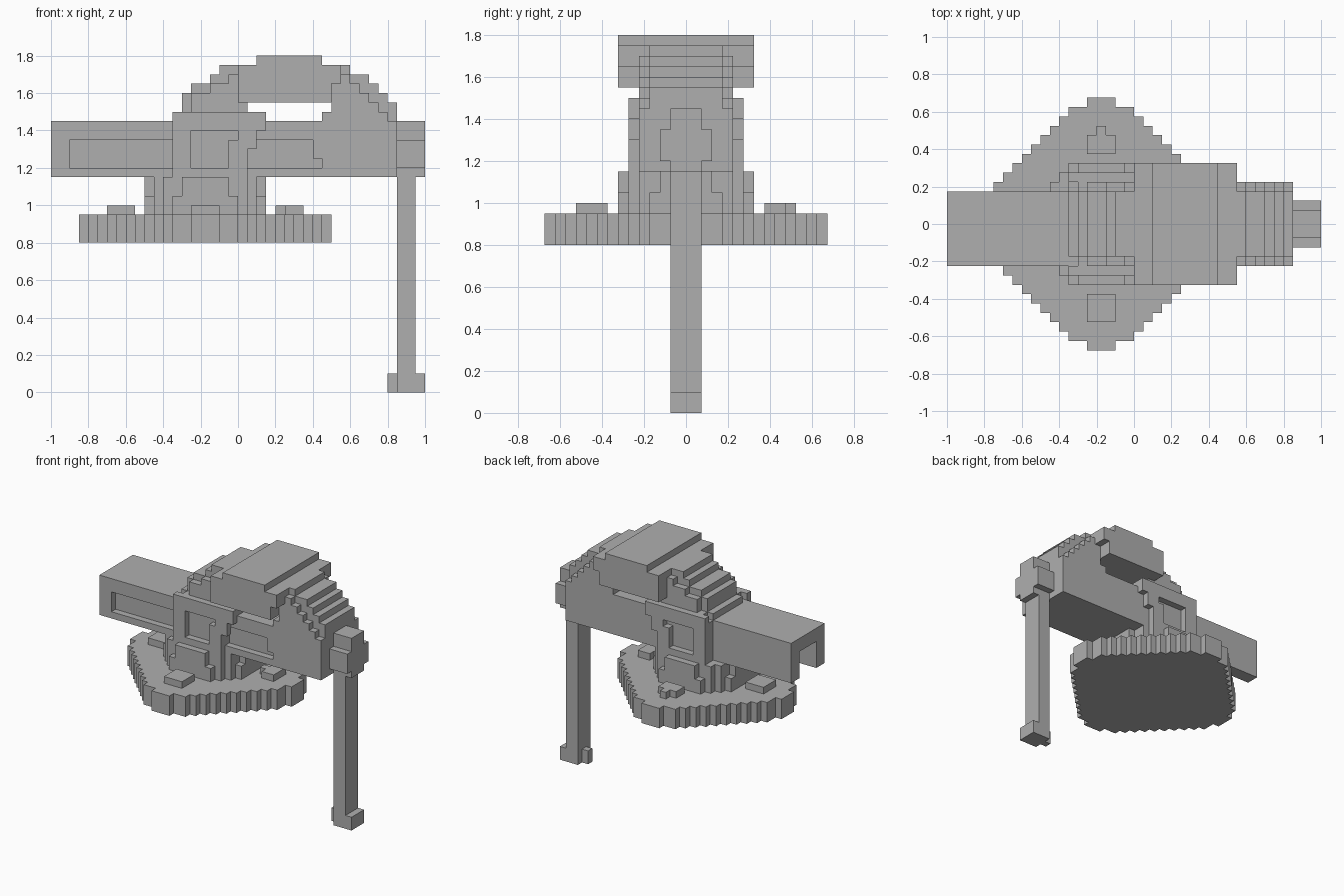
import bpy, bmesh
from mathutils import Vector

U = 0.05      # one block
CX = -3.5     # centre of the round base, in blocks

if "Cube" in bpy.data.objects:
    bpy.data.objects.remove(bpy.data.objects["Cube"], do_unlink=True)

grey = bpy.data.materials.new("plain grey")
grey.use_nodes = True
grey.diffuse_color = (0.43, 0.43, 0.43, 1)
grey.node_tree.nodes["Principled BSDF"].inputs["Base Color"].default_value = grey.diffuse_color


def prism(name, outline, a, b, axis="y"):
    """Extrude an outline (in blocks) from a to b along y or z."""
    def place(p, d):
        return Vector((p[0], d, p[1]) if axis == "y" else (p[0], p[1], d)) * U
    bm = bmesh.new()
    face = bm.faces.new([bm.verts.new(place(p, a)) for p in outline])
    grown = bmesh.ops.extrude_face_region(bm, geom=[face])["geom"]
    move = place((0, 0), b - a)
    bmesh.ops.translate(bm, vec=move, verts=[g for g in grown if isinstance(g, bmesh.types.BMVert)])
    bmesh.ops.recalc_face_normals(bm, faces=bm.faces[:])
    mesh = bpy.data.meshes.new(name)
    bm.to_mesh(mesh)
    bm.free()
    mesh.materials.append(grey)
    obj = bpy.data.objects.new(name, mesh)
    bpy.context.collection.objects.link(obj)
    return obj


def rect(x0, x1, v0, v1):
    return [(x0, v0), (x1, v0), (x1, v1), (x0, v1)]


def box(name, x0, x1, y0, y1, z0, z1):
    return prism(name, rect(x0, x1, z0, z1), y0, y1)


def skyline(steps, end, base):
    """Stepped outline from (start x, height) columns."""
    pts = [(steps[0][0], base)]
    for i, (x, z) in enumerate(steps):
        nxt = steps[i + 1][0] if i + 1 < len(steps) else end
        pts += [(x, z), (nxt, z)]
    return pts + [(end, base)]


def round_plan(half_width, rows):
    """Blocky round plan: half width for each row, mirrored in x and y."""
    right = []
    for j in range(-rows, rows + 1):
        w = half_width(abs(j))
        right += [(w, j - 0.5), (w, j + 0.5)]
    clean = [p for i, p in enumerate(right)
             if not (0 < i < len(right) - 1 and right[i - 1][0] == p[0] == right[i + 1][0])]
    return [(CX + x, y) for x, y in clean] + [(CX - x, y) for x, y in reversed(clean)]


def cut(target, cutter):
    mod = target.modifiers.new("cut", "BOOLEAN")
    mod.operation = "DIFFERENCE"
    mod.solver = "EXACT"
    mod.object = cutter
    cutter.hide_render = True
    cutter.hide_set(True)


# Round base plate
def base_width(j):
    return 13.5 if j < 2 else 1.5 if j == 13 else min(12.5, 15.5 - j)


prism("base_plate", round_plan(base_width, 13), 16, 19, "z")

# Pads on the base
box("front_pad", -5, -2, -10.5, -7.5, 19, 20)
box("back_pad", -5, -2, 7.5, 9.5, 19, 20)
box("back_pad_tab", -4, -3, 9.5, 10.5, 19, 20)
box("right_pad", -14, -11, -1.5, 1.5, 19, 20)
box("left_pad", 5, 7, -1.5, 1.5, 19, 20)
box("left_pad_tab", 4, 5, -0.5, 0.5, 19, 20)

# Rounded neck
lower = [6.5, 6.5, 6.5, 6.5, 5.5, 4.5, 3.5]
upper = [6.5, 6.5, 6.5, 5.5, 5.5, 4.5, 2.5]
prism("neck_lower", round_plan(lambda j: lower[j], 6), 19, 21, "z")
prism("neck_upper", round_plan(lambda j: upper[j], 6), 21, 23, "z")

# Stepped housing: tall core and slightly lower shoulders
core = prism("housing_core", skyline(
    [(-7, 30), (-6, 32), (-5, 33), (-3, 34), (-2, 35), (2, 36), (9, 35),
     (12, 34), (14, 33), (15, 32), (16, 31)], 17, 23), -3.5, 3.5)
shoulders = prism("housing_shoulders", skyline(
    [(-7, 29), (-6, 30), (-5, 32), (-3, 33), (-1, 34), (12, 33),
     (13, 32), (14, 31), (15, 30), (16, 29)], 17, 23), -4.5, 4.5)

# Opening under the cap
hole = [(3, 29), (9, 29), (9, 30), (10, 30), (10, 31), (1, 31), (1, 30), (3, 30)]
opening = prism("opening_cutter", hole, -8, 8)
for part in (core, shoulders):
    cut(part, opening)

# Recess in the front of the housing
slot = [(1, 24), (9, 24), (9, 25), (8, 25), (8, 27), (1, 27)]
cut(shoulders, prism("front_recess_cutter", slot, -6, -3.5))

# Wide cap
prism("cap", [(0, 31), (10, 31), (10, 33), (11, 33), (11, 35), (9, 35),
              (9, 36), (2, 36), (2, 35), (0, 35)], -6.5, 6.5)

# Side panels with a window
panel = [(-7, 23), (1, 23), (1, 26), (2, 26), (2, 28), (3, 28), (3, 30), (-7, 30)]
window = [(-5, 24), (-1, 24), (-1, 27), (0, 27), (0, 28), (-5, 28)]
for side, s in (("front", -1), ("back", 1)):
    plate = prism(side + "_panel", panel, s * 4.5, s * 5.5)
    cut(plate, prism(side + "_window_cutter", window, s * 4, s * 6))

# Long arm with a front recess and a channel underneath
arm = box("arm", -20, -7, -4.5, 3.5, 23, 29)
cut(arm, box("arm_recess_cutter", -18, -6, -6, -3.5, 24, 27))
cut(arm, box("arm_channel_cutter", -21, -8, -2.5, 1.5, 22, 27))

# Hub, leg and foot
box("hub", 17, 20, -1.5, 1.5, 23, 29)
box("hub_sides", 17, 20, -2.5, 2.5, 24, 27)
box("leg", 17, 19, -1.5, 1.5, 2, 23)
box("foot", 17, 20, -1.5, 1.5, 0, 2)
box("foot_tab", 16, 17, -0.5, 0.5, 0, 2)
